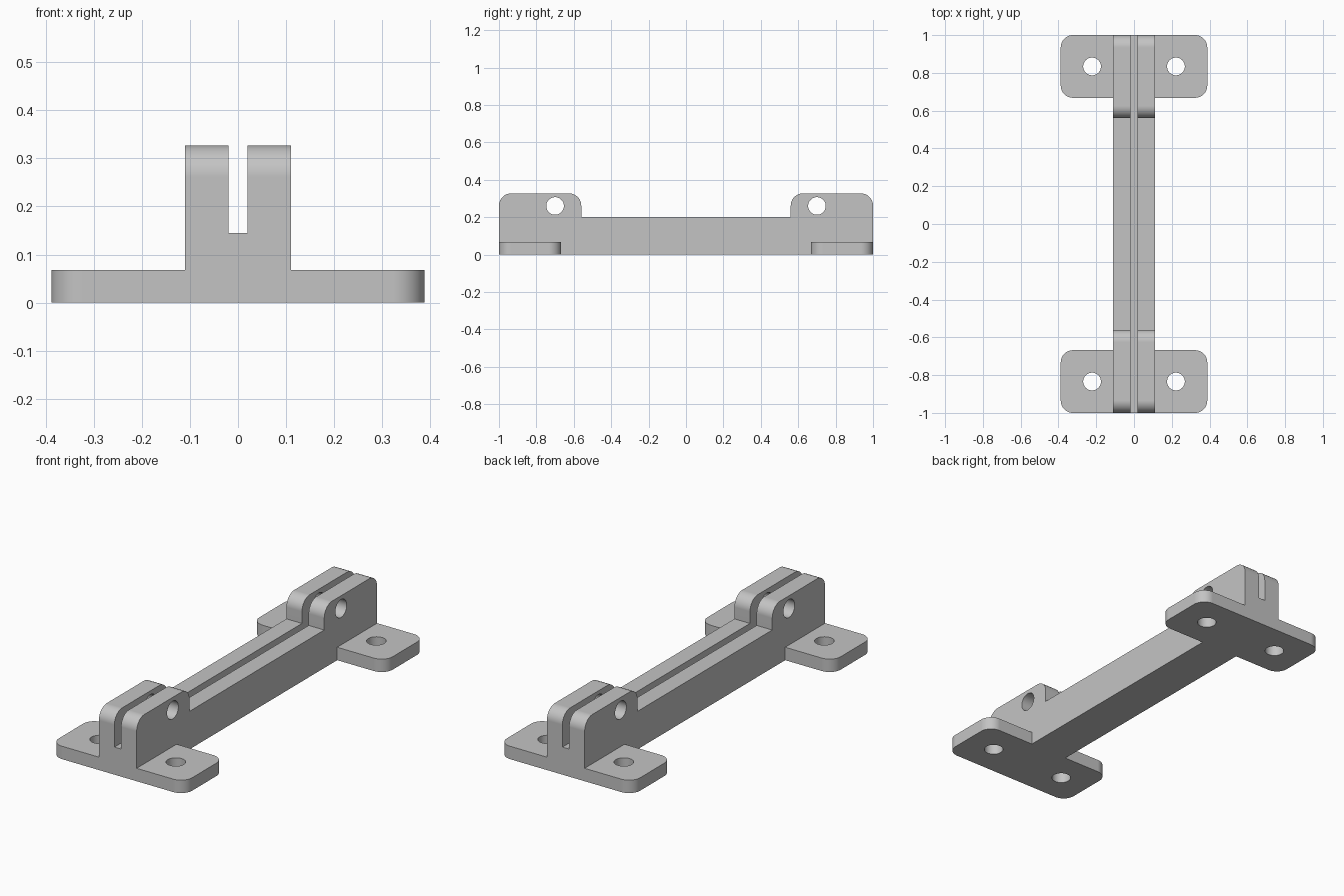
import bpy, bmesh, math
from mathutils import Vector

if "Cube" in bpy.data.objects:
    bpy.data.objects.remove(bpy.data.objects["Cube"])

grey = bpy.data.materials.new("light_grey")
grey.diffuse_color = (0.55, 0.55, 0.55, 1)
grey.use_nodes = True
grey.node_tree.nodes["Principled BSDF"].inputs["Base Color"].default_value = grey.diffuse_color


def rounded(corners):
    """Outline from (u, v, radius) corners; right-angle corners get an arc."""
    pts, n = [], len(corners)
    for i, (u, v, r) in enumerate(corners):
        p = Vector((u, v))
        if r == 0:
            pts.append(p)
            continue
        a = (Vector(corners[i - 1][:2]) - p).normalized()
        b = (Vector(corners[(i + 1) % n][:2]) - p).normalized()
        c = p + (a + b) * r
        for k in range(13):
            t = math.pi / 2 * k / 12
            pts.append(c - b * r * math.cos(t) - a * r * math.sin(t))
    return pts


def circle(u, v, r, n=48):
    return [Vector((u + r * math.cos(2 * math.pi * k / n),
                    v + r * math.sin(2 * math.pi * k / n))) for k in range(n)]


def prism(name, outline, axis, lo, hi):
    """Extrude an outline along x (outline in y,z) or z (outline in x,y)."""
    bm = bmesh.new()
    place = (lambda p, d: (d, p.x, p.y)) if axis == "x" else (lambda p, d: (p.x, p.y, d))
    face = bm.faces.new([bm.verts.new(place(p, lo)) for p in outline])
    ext = bmesh.ops.extrude_face_region(bm, geom=[face])
    verts = [g for g in ext["geom"] if isinstance(g, bmesh.types.BMVert)]
    bmesh.ops.translate(bm, verts=verts, vec=place(Vector((0, 0)), hi - lo))
    bmesh.ops.recalc_face_normals(bm, faces=bm.faces[:])
    me = bpy.data.meshes.new(name)
    bm.to_mesh(me)
    bm.free()
    me.materials.append(grey)
    ob = bpy.data.objects.new(name, me)
    bpy.context.collection.objects.link(ob)
    return ob


def combine(base, other, operation):
    mod = base.modifiers.new("combine", "BOOLEAN")
    mod.operation, mod.solver, mod.object = operation, "EXACT", other
    bpy.context.view_layer.objects.active = base
    bpy.ops.object.modifier_apply(modifier=mod.name)
    bpy.data.objects.remove(other)


# Rail with a raised, rounded clevis block at each end (side profile)
R = 0.065
rail = prism("bracket_rail", rounded([
    (-1, 0, 0), (1, 0, 0), (1, 0.327, R), (0.56, 0.327, R), (0.56, 0.2, 0),
    (-0.56, 0.2, 0), (-0.56, 0.327, R), (-1, 0.327, R)]), "x", -0.11, 0.11)

# Rounded mounting feet
for s in (-1, 1):
    y0, y1 = sorted((s * 0.668, s))
    foot = prism("foot", rounded([(-0.388, y0, R), (0.388, y0, R),
                                  (0.388, y1, R), (-0.388, y1, R)]), "z", 0, 0.068)
    combine(rail, foot, "UNION")

# Lengthwise slot
slot = prism("slot_cutter", rounded([(-1.1, 0.145, 0), (1.1, 0.145, 0),
                                     (1.1, 0.5, 0), (-1.1, 0.5, 0)]), "x", -0.0195, 0.0195)
combine(rail, slot, "DIFFERENCE")

# Pin holes through the blocks and screw holes through the feet
for s in (-1, 1):
    combine(rail, prism("pin_cutter", circle(s * 0.70, 0.26, 0.047), "x", -0.3, 0.3), "DIFFERENCE")
    for x in (-0.222, 0.222):
        combine(rail, prism("screw_cutter", circle(x, s * 0.834, 0.047), "z", -0.1, 0.12), "DIFFERENCE")

# Smooth fillets, sharp edges, flat large faces
bpy.ops.object.select_all(action="DESELECT")
rail.select_set(True)
bpy.context.view_layer.objects.active = rail
bpy.ops.object.shade_smooth_by_angle(angle=math.radians(30))
weighted = rail.modifiers.new("flat_faces", "WEIGHTED_NORMAL")
weighted.keep_sharp = True
